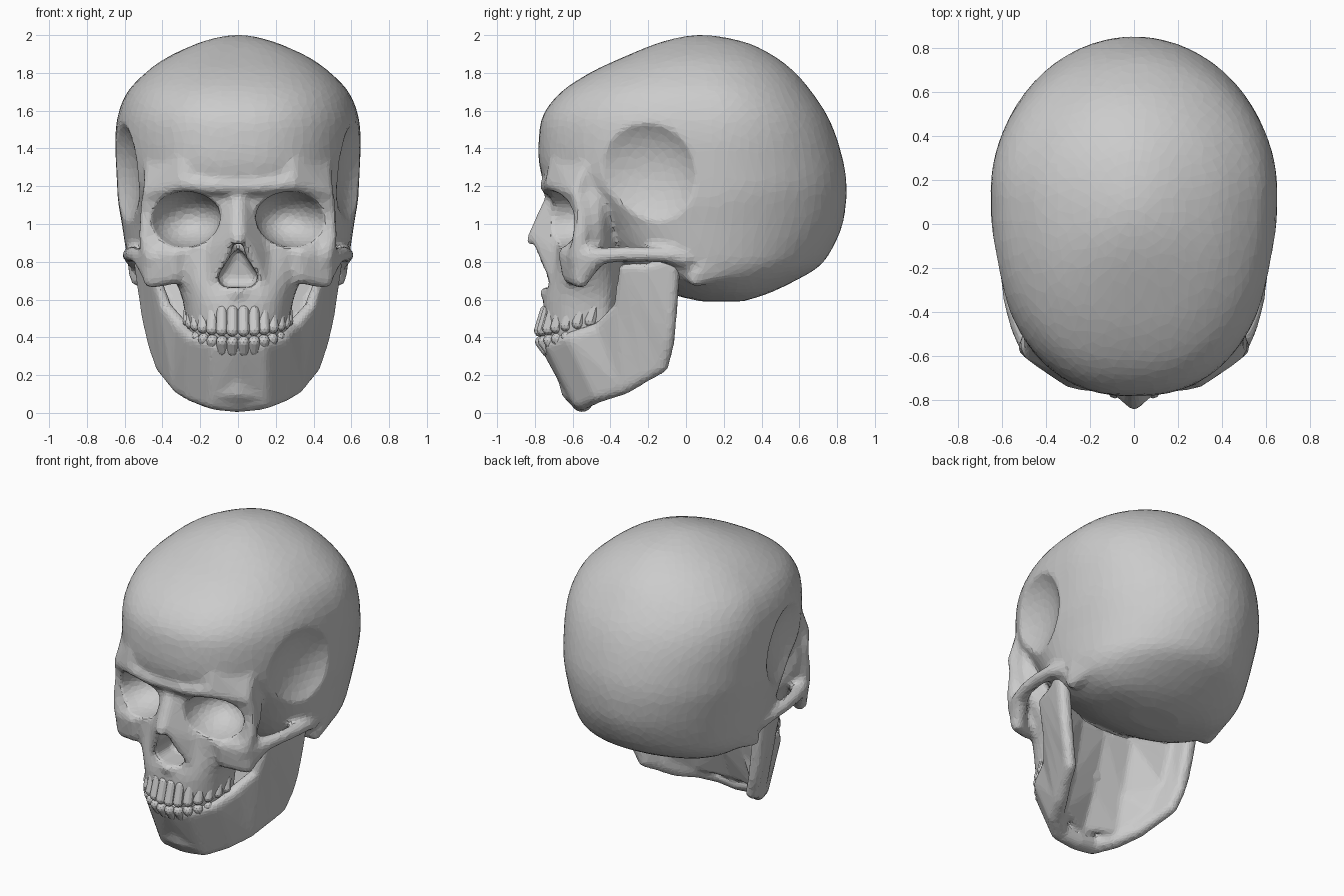
import bpy, bmesh, math
from mathutils import Vector, Matrix

if "Cube" in bpy.data.objects:
    bpy.data.objects.remove(bpy.data.objects["Cube"])

# unit directions used to turn balls into hull points
_b = bmesh.new()
bmesh.ops.create_icosphere(_b, subdivisions=2, radius=1)
DIRS = [v.co.normalized() for v in _b.verts]
_b.free()


def hull(bm, balls, mirror=True):
    """Convex hull around balls (x, y, z, r), optionally mirrored in x."""
    for s in ((1, -1) if mirror else (1,)):
        t = bmesh.new()
        for x, y, z, r in balls:
            for d in DIRS:
                t.verts.new(Vector((x * s, y, z)) + d * r)
        res = bmesh.ops.convex_hull(t, input=t.verts[:])
        junk = {g for g in res["geom_interior"] + res["geom_unused"]
                if isinstance(g, bmesh.types.BMVert)}
        bmesh.ops.delete(t, geom=list(junk), context='VERTS')
        me = bpy.data.meshes.new("tmp")
        t.to_mesh(me)
        t.free()
        bm.from_mesh(me)
        bpy.data.meshes.remove(me)


def chain(bm, balls):
    for a, b in zip(balls, balls[1:]):
        hull(bm, [a, b])


def refine(rows, sub=4):
    """Smooth spline through the slice values."""
    out = []
    for i in range(len(rows) - 1):
        p = [rows[min(max(i + k, 0), len(rows) - 1)] for k in (-1, 0, 1, 2)]
        for j in range(sub):
            t = j / sub
            row = [.5 * (2 * b + (c - a) * t + (2 * a - 5 * b + 4 * c - d) * t * t
                         + (3 * b - a - 3 * c + d) * t ** 3) for a, b, c, d in zip(*p)]
            out.append(row)
    return out + [rows[-1]]


def loft(bm, slices, pf, pb, n=64):
    """Stack egg-shaped slices (z, y_front, y_back, half_width, y_widest)."""
    rings = []
    for z, yf, yb, hw, yc in refine(slices):
        ring = []
        for i in range(n):
            a = 2 * math.pi * i / n
            c, s = math.cos(a), math.sin(a)
            e = 2 / (pb if s > 0 else pf)
            x = hw * math.copysign(abs(c) ** e, c)
            y = yc + ((yb - yc) if s > 0 else (yc - yf)) * math.copysign(abs(s) ** e, s)
            ring.append(bm.verts.new((x, y, z)))
        rings.append(ring)
    for a, b in zip(rings, rings[1:]):
        for i in range(n):
            j = (i + 1) % n
            bm.faces.new((a[i], a[j], b[j], b[i]))
    bm.faces.new(rings[0][::-1])
    bm.faces.new(rings[-1])


def ellipsoid(bm, loc, rad, rz=0.0, ry=0.0):
    """Mirrored pair of ellipsoids."""
    for s in (1, -1):
        m = (Matrix.Translation((loc[0] * s, loc[1], loc[2]))
             @ Matrix.Rotation(rz * s, 4, 'Z') @ Matrix.Rotation(ry * s, 4, 'Y')
             @ Matrix.Diagonal((*rad, 1)))
        bmesh.ops.create_icosphere(bm, subdivisions=4, radius=1, matrix=m)


def make(name, bm):
    bmesh.ops.recalc_face_normals(bm, faces=bm.faces[:])
    me = bpy.data.meshes.new(name)
    bm.to_mesh(me)
    bm.free()
    ob = bpy.data.objects.new(name, me)
    bpy.context.collection.objects.link(ob)
    return ob


def finish(ob, cutter=None, voxel=0.016, smooth=5, ratio=0.2):
    """Fuse the parts, carve, soften, then reduce to facets."""
    m = ob.modifiers.new("fuse", 'REMESH')
    m.mode, m.voxel_size = 'VOXEL', voxel
    m = ob.modifiers.new("blend", 'SMOOTH')
    m.factor, m.iterations = 0.5, smooth
    if cutter:
        m = ob.modifiers.new("carve", 'BOOLEAN')
        m.operation, m.solver, m.object = 'DIFFERENCE', 'EXACT', cutter
        m = ob.modifiers.new("refuse", 'REMESH')
        m.mode, m.voxel_size = 'VOXEL', voxel
        m = ob.modifiers.new("soften", 'SMOOTH')
        m.factor, m.iterations = 0.5, smooth
    m = ob.modifiers.new("facet", 'DECIMATE')
    m.ratio = ratio
    dg = bpy.context.evaluated_depsgraph_get()
    me = bpy.data.meshes.new_from_object(ob.evaluated_get(dg))
    ob.modifiers.clear()
    ob.data = me
    for p in me.polygons:
        p.use_smooth = False
    if cutter:
        bpy.data.objects.remove(cutter)


# braincase
bm = bmesh.new()
loft(bm, [(.59, .08, .30, .16, .2), (.63, -.08, .43, .38, .2), (.70, -.22, .58, .52, .15),
          (.78, -.34, .71, .575, .12), (.88, -.42, .78, .597, .1), (1.0, -.50, .83, .615, .1),
          (1.12, -.62, .848, .635, .12), (1.2, -.73, .85, .64, .15), (1.3, -.775, .84, .645, .15),
          (1.45, -.78, .80, .65, .15), (1.58, -.755, .745, .635, .14), (1.7, -.66, .665, .585, .12),
          (1.8, -.51, .58, .49, .1), (1.88, -.34, .48, .38, .09), (1.95, -.17, .35, .23, .08),
          (1.985, -.05, .22, .12, .08), (2.0, .04, .12, .04, .08)], 2.35, 2.0)
# upper face and upper jaw
loft(bm, [(.38, -.73, -.36, .265, -.45), (.47, -.75, -.34, .275, -.45), (.58, -.755, -.33, .29, -.45),
          (.66, -.74, -.31, .315, -.45), (.76, -.71, -.31, .37, -.46), (.88, -.69, -.33, .46, -.48),
          (1.0, -.69, -.34, .50, -.48), (1.12, -.71, -.32, .50, -.48), (1.22, -.74, -.3, .48, -.46)], 2.5, 2.0)
# brow, forehead corner with temple crest, outer eye rim
chain(bm, [(0, -.725, 1.2, .045), (.12, -.73, 1.2, .045), (.28, -.705, 1.215, .045), (.46, -.59, 1.17, .04)])
hull(bm, [(.28, -.705, 1.215, .045), (.46, -.58, 1.17, .045), (.455, -.50, 1.36, .04), (.28, -.67, 1.36, .05)])
chain(bm, [(.47, -.58, 1.17, .04), (.485, -.55, 1.06, .038), (.485, -.56, .92, .045), (.45, -.57, .82, .06)])
# nose bridge, side walls and lower spine
hull(bm, [(0, -.71, 1.12, .045), (.02, -.805, .94, .028), (0, -.828, .905, .025)])
hull(bm, [(.03, -.71, 1.1, .03), (.04, -.79, .91, .025), (.12, -.69, .86, .035), (.13, -.67, .68, .05)])
hull(bm, [(0, -.755, .64, .025), (.06, -.72, .63, .03)])
# cheekbone and arch
hull(bm, [(.33, -.64, .84, .04), (.33, -.61, .73, .05), (.46, -.555, .70, .045), (.465, -.56, .84, .05)])
hull(bm, [(.465, -.565, .84, .05), (.46, -.55, .72, .045), (.515, -.46, .83, .05)])
chain(bm, [(.515, -.46, .83, .05), (.55, -.36, .84, .043), (.57, -.22, .84, .043),
           (.575, -.10, .835, .04), (.54, 0, .82, .06)])
# mastoid bump
hull(bm, [(.53, .10, .80, .06), (.53, .05, .71, .045), (.50, .2, .76, .06)])
# sockets, nose opening, temple hollows, ear holes
cut = bmesh.new()
ellipsoid(cut, (.285, -.68, 1.025), (.19, .26, .147), rz=.22, ry=.1)
ellipsoid(cut, (.82, -.29, 1.24), (.31, .42, .41))
ellipsoid(cut, (.63, .04, .77), (.08, .03, .045))
hull(cut, [(x, y, z, r) for y in (-.95, -.58)
           for x, z, r in ((0, .835, .03), (.055, .715, .05), (-.055, .715, .05))], mirror=False)
cutter = make("socket_cutter", cut)
cutter.hide_render = True
finish(make("skull", bm), cutter, ratio=.1)

# lower jaw: pairs of bottom and top balls from chin to hinge
jaw = [((0, -.55, .06, .06), (0, -.72, .35, .05)),
       ((.13, -.55, .07, .055), (.13, -.70, .36, .045)),
       ((.235, -.46, .105, .05), (.235, -.60, .39, .045)),
       ((.305, -.33, .14, .045), (.29, -.45, .44, .045)),
       ((.36, -.22, .2, .04), (.385, -.35, .56, .035)),
       ((.40, -.13, .25, .04), (.45, -.33, .77, .025)),
       ((.44, -.10, .37, .04), (.485, -.2, .765, .03)),
       ((.475, -.085, .5, .035), (.51, -.07, .80, .045))]
bm = bmesh.new()
for a, b in zip(jaw, jaw[1:]):
    hull(bm, [*a, *b])
hull(bm, [(0, -.605, .12, .06), (.13, -.57, .11, .055), (0, -.55, .065, .06), (0, -.64, .22, .05)])
# mouth floor and walls between jaw branch and upper jaw
r = .024
hull(bm, [(0, -.5, .12, r), (.22, -.42, .15, r), (.2, -.36, .36, r), (0, -.4, .36, r)])
hull(bm, [(0, -.4, .36, r), (.2, -.36, .36, r), (.2, -.28, .7, r), (0, -.3, .7, r)])
hull(bm, [(.2, -.36, .36, r), (.22, -.42, .15, r), (.35, -.24, .25, r), (.41, -.2, .42, r)])
hull(bm, [(.2, -.36, .36, r), (.41, -.2, .42, r), (.45, -.2, .73, r), (.2, -.28, .72, r)])
finish(make("lower_jaw", bm), ratio=.2)

# teeth
for name, k, root, tip in (("upper_teeth", 1.02, .54, .435), ("lower_teeth", 1.0, .33, .375)):
    bm = bmesh.new()
    for i in range(7):
        a = math.radians(6.5 + 12.5 * i)
        x, y = .26 * k * math.sin(a), -.46 - .31 * k * math.cos(a)
        lift = .06 * (1 - math.cos(a))
        hull(bm, [(x * .97, y + .03, root + lift, .03), (x, y, tip + lift, .032)])
    make(name, bm)
